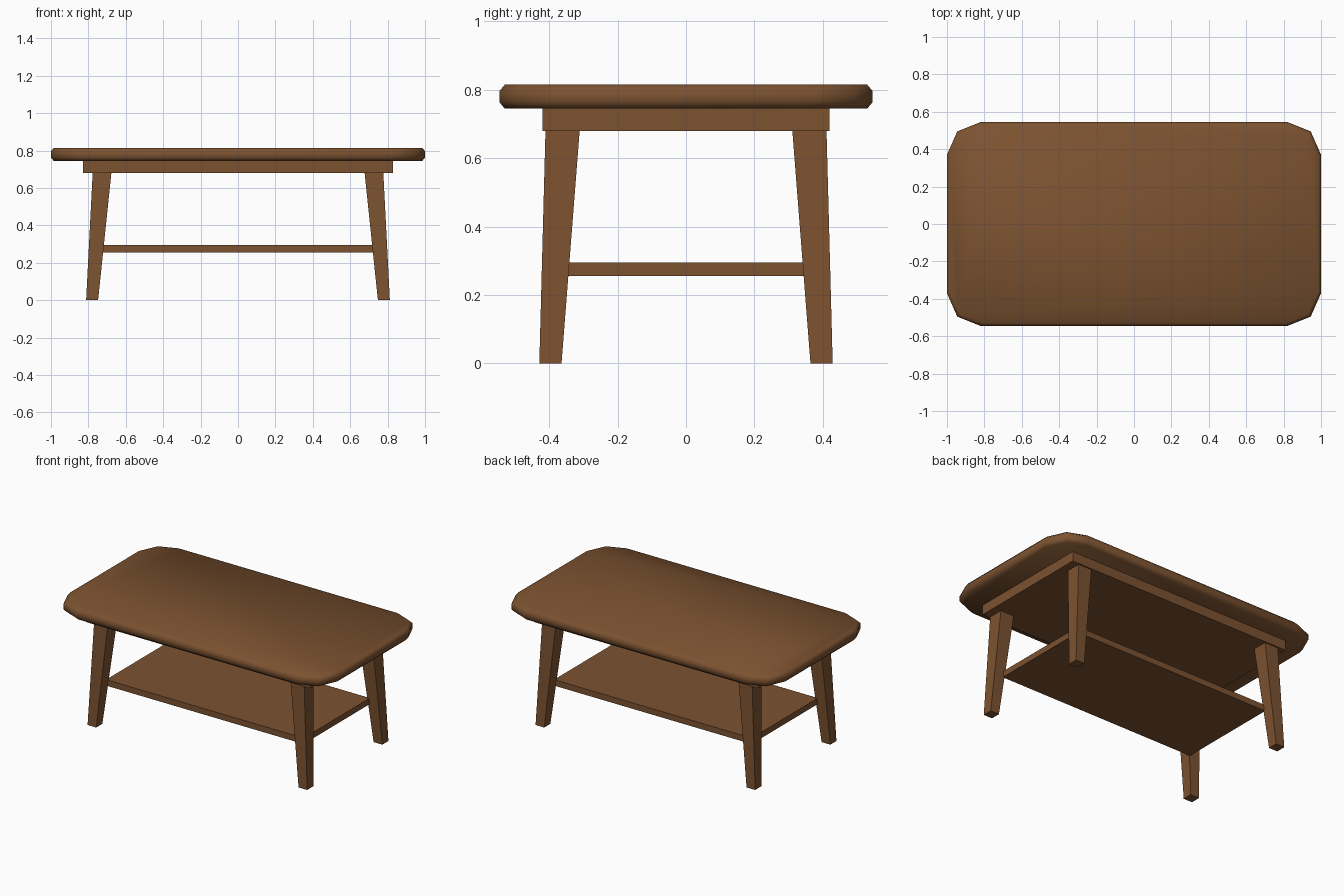
import bpy, bmesh, math

cube = bpy.data.objects.get("Cube")
if cube:
    bpy.data.objects.remove(cube, do_unlink=True)

# Single wood colour
wood = bpy.data.materials.new("brown wood")
wood.use_nodes = True
wood.diffuse_color = (0.2, 0.085, 0.03, 1)
wood.node_tree.nodes["Principled BSDF"].inputs["Base Color"].default_value = wood.diffuse_color


def loft(name, rings):
    """Solid through a stack of rings, capped at both ends."""
    bm = bmesh.new()
    loops = [[bm.verts.new(p) for p in ring] for ring in rings]
    n = len(loops[0])
    for low, high in zip(loops, loops[1:]):
        for i in range(n):
            j = (i + 1) % n
            bm.faces.new((low[i], low[j], high[j], high[i]))
    bm.faces.new(loops[0][::-1])
    bm.faces.new(loops[-1])
    bmesh.ops.recalc_face_normals(bm, faces=bm.faces)
    mesh = bpy.data.meshes.new(name)
    bm.to_mesh(mesh)
    bm.free()
    mesh.materials.append(wood)
    obj = bpy.data.objects.new(name, mesh)
    bpy.context.collection.objects.link(obj)
    return obj


def rect(x0, x1, y0, y1, z):
    return [(x0, y0, z), (x1, y0, z), (x1, y1, z), (x0, y1, z)]


def slab(name, hx, hy, z0, z1):
    return loft(name, [rect(-hx, hx, -hy, hy, z) for z in (z0, z1)])


def top_outline(inset, z):
    """Rectangle with faceted round corners."""
    corner = [(1.0, 0.37), (0.945, 0.495), (0.82, 0.545)]
    quads = [(1, 1, 1), (-1, 1, -1), (-1, -1, 1), (1, -1, -1)]
    kx, ky = 1 - inset, 1 - inset / 0.545
    return [(sx * x * kx, sy * y * ky, z)
            for sx, sy, step in quads for x, y in corner[::step]]


# Table top with a chamfered rim
top = loft("table_top", [top_outline(0.015, 0.745), top_outline(0, 0.763),
                         top_outline(0, 0.797), top_outline(0.015, 0.815)])
bpy.ops.object.select_all(action='DESELECT')
top.select_set(True)
bpy.context.view_layer.objects.active = top
bpy.ops.object.shade_smooth_by_angle(angle=math.radians(49))

# Apron and lower shelf
slab("apron", 0.83, 0.42, 0.68, 0.745)
slab("lower_shelf", 0.73, 0.35, 0.255, 0.295)

# Four splayed, tapered legs
for sx, side in ((1, "left"), (-1, "right")):
    for sy, end in ((-1, "front"), (1, "back")):
        foot = rect(sx * 0.748, sx * 0.812, sy * 0.364, sy * 0.429, 0)
        head = rect(sx * 0.677, sx * 0.777, sy * 0.311, sy * 0.411, 0.68)
        loft(f"{end}_{side}_leg", [foot, head])
